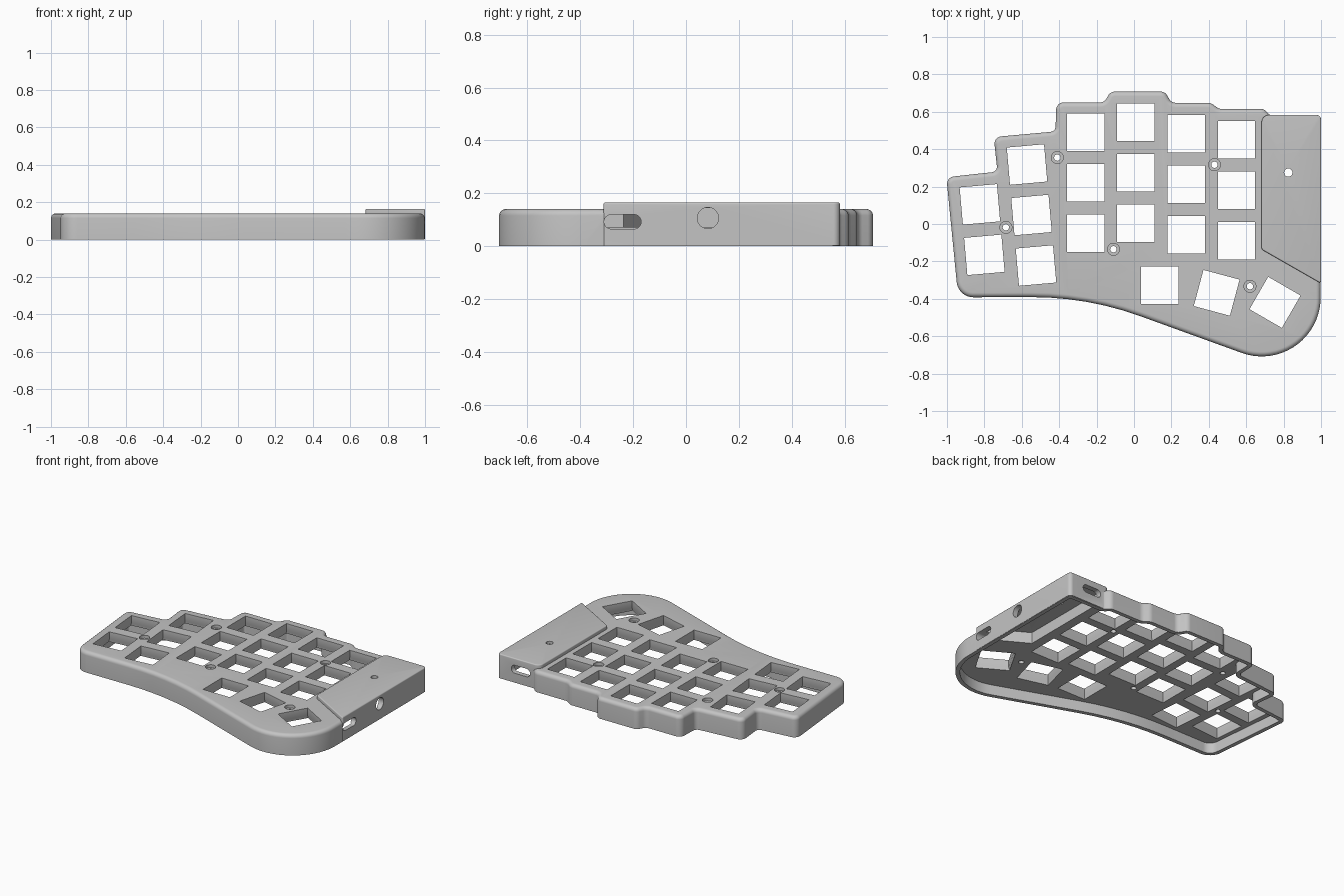
import bpy, bmesh
from math import sin, cos, tan, pi, radians
from mathutils import Vector, Matrix

if "Cube" in bpy.data.objects:
    bpy.data.objects.remove(bpy.data.objects["Cube"])

grey = bpy.data.materials.new("case_grey")
grey.use_nodes = True
grey.diffuse_color = (0.55, 0.55, 0.55, 1)
grey.node_tree.nodes["Principled BSDF"].inputs["Base Color"].default_value = (0.55, 0.55, 0.55, 1)


def rounded(corners):
    """Outline with every (x, y, radius) corner replaced by an arc."""
    out = []
    for i, (x, y, r) in enumerate(corners):
        p = Vector((x, y))
        a = (Vector(corners[i - 1][:2]) - p).normalized()
        b = (Vector(corners[(i + 1) % len(corners)][:2]) - p).normalized()
        inner = a.angle(b)
        turn = pi - inner
        centre = p + (a + b).normalized() * r / sin(inner / 2)
        start = p + a * r / tan(inner / 2) - centre
        sign = 1 if a.x * b.y - a.y * b.x < 0 else -1
        steps = max(6, int(turn / 0.1))
        for k in range(steps + 1):
            out.append(centre + Matrix.Rotation(sign * turn * k / steps, 2) @ start)
    return out


def inset(points, d):
    """Move a counter-clockwise outline inwards by d."""
    out = []
    for i, p in enumerate(points):
        e = (p - points[i - 1]).normalized()
        f = (points[(i + 1) % len(points)] - p).normalized()
        n, m = Vector((-e.y, e.x)), Vector((-f.y, f.x))
        out.append(p + (n + m) * d / (1 + n.dot(m)))
    return out


def circle(x, y, r, n=32):
    return [Vector((x + r * cos(2 * pi * k / n), y + r * sin(2 * pi * k / n))) for k in range(n)]


def square(x, y, half, angle):
    turn = Matrix.Rotation(radians(angle), 2)
    return [Vector((x, y)) + turn @ Vector((half * sx, half * sy))
            for sx, sy in ((-1, -1), (1, -1), (1, 1), (-1, 1))]


def slot(x, y, half, r):
    return [p + Vector((half - r if p.x > x else r - half, 0)) for p in circle(x, y, r)]


def loft(bm, sections, place=lambda u, v, w: (u, v, w)):
    """Closed solid through (outline, height) sections."""
    rings = [[bm.verts.new(place(p.x, p.y, h)) for p in pts] for pts, h in sections]
    n = len(rings[0])
    bm.faces.new(rings[0][::-1])
    bm.faces.new(rings[-1])
    for lo, hi in zip(rings, rings[1:]):
        for i in range(n):
            j = (i + 1) % n
            bm.faces.new((lo[i], lo[j], hi[j], hi[i]))


def finish(name, bm):
    bmesh.ops.recalc_face_normals(bm, faces=bm.faces)
    mesh = bpy.data.meshes.new(name)
    bm.to_mesh(mesh)
    bm.free()
    mesh.materials.append(grey)
    ob = bpy.data.objects.new(name, mesh)
    bpy.context.collection.objects.link(ob)
    return ob


def solid(name, sections):
    bm = bmesh.new()
    loft(bm, sections)
    return finish(name, bm)


def combine(target, tool, operation):
    """Apply a boolean and remove the helper."""
    tool.hide_render = True
    mod = target.modifiers.new("cut", 'BOOLEAN')
    mod.operation, mod.solver, mod.object = operation, 'EXACT', tool
    graph = bpy.context.evaluated_depsgraph_get()
    mesh = bpy.data.meshes.new_from_object(target.evaluated_get(graph))
    target.modifiers.clear()
    target.data = mesh
    bpy.data.objects.remove(tool)


def fillet_sections(outline, bottom, top, r, steps=6):
    rows = [(outline, bottom)]
    for k in range(steps + 1):
        a = pi / 2 * k / steps
        rows.append((inset(outline, r * (1 - cos(a))), top - r + r * sin(a)))
    return rows


# Case body: stepped back edge, sweeping front edge and round thumb end
case_outline = rounded([
    (-0.94, -0.392, 0.09), (-0.25, -0.39, 1.7), (0.998, -0.842, 0.315),
    (0.998, 0.578, 0.04), (0.73, 0.578, 0.04), (0.695, 0.615, 0.04),
    (0.455, 0.615, 0.05), (0.41, 0.648, 0.05), (0.20, 0.648, 0.04),
    (0.165, 0.708, 0.04), (-0.125, 0.708, 0.04), (-0.16, 0.65, 0.04),
    (-0.415, 0.65, 0.04), (-0.42, 0.495, 0.03), (-0.75, 0.465, 0.04),
    (-0.73, 0.28, 0.03), (-1.003, 0.25, 0.04)])
case = solid("keyboard_case", fillet_sections(case_outline, 0, 0.14, 0.025))

# Raised electronics housing along the right-hand edge
housing = [(0.682, -0.136, 0.02), (1.0, -0.318, 0.008), (1.0, 0.583, 0.025), (0.682, 0.583, 0.04)]
combine(case, solid("housing", fillet_sections(rounded(housing), 0.002, 0.165, 0.007, 4)), 'UNION')

# Hollow underside below a thick key plate, and the taller housing cavity
plate_z = 0.07
cavity = inset(case_outline, 0.027)
combine(case, solid("cavity", [(cavity, -0.1), (cavity, plate_z)]), 'DIFFERENCE')
room = inset([Vector(c[:2]) for c in housing], 0.036)
combine(case, solid("room", [(room, 0.05), (room, 0.145)]), 'DIFFERENCE')

# Key positions: four straight columns, two tilted columns, thumb fan
keys = [(x, y - 0.27 * row, 0)
        for x, y in ((-0.257, 0.49), (0.01, 0.545), (0.28, 0.483), (0.548, 0.451))
        for row in range(3)]
keys += [(x + 0.024 * row, y - 0.27 * row, 5)
         for x, y, rows in ((-0.572, 0.318, 3), (-0.824, 0.105, 2)) for row in range(rows)]
keys += [(0.138, -0.327, 0), (0.442, -0.368, -15), (0.754, -0.419, -30)]

# Key openings flare slightly underneath; screw holes are counterbored
bm = bmesh.new()
for x, y, angle in keys:
    wide, narrow = square(x, y, 0.106, angle), square(x, y, 0.1, angle)
    loft(bm, [(wide, 0.06), (wide, 0.075), (narrow, 0.09), (narrow, 0.2)])
for x, y in ((-0.41, 0.355), (0.43, 0.317), (-0.685, -0.018), (-0.11, -0.135), (0.62, -0.333)):
    shaft, head = circle(x, y, 0.017), circle(x, y, 0.032)
    loft(bm, [(shaft, 0.06), (shaft, 0.12), (head, 0.12), (head, 0.2)])
button = circle(0.825, 0.275, 0.022)
loft(bm, [(button, 0.12), (button, 0.2)])
combine(case, finish("plate_holes", bm), 'DIFFERENCE')

# Side slot, round jack hole and back connector slot
bm = bmesh.new()
for hole in (slot(-0.24, 0.092, 0.07, 0.027), circle(0.083, 0.106, 0.04)):
    loft(bm, [(hole, 0.93), (hole, 1.1)], lambda u, v, w: (w, u, v))
back = slot(0.825, 0.092, 0.07, 0.027)
loft(bm, [(back, 0.52), (back, 0.7)], lambda u, v, w: (u, w, v))
combine(case, finish("ports", bm), 'DIFFERENCE')

# Smooth the rounded edges, keep the openings crisp
bpy.ops.object.select_all(action='DESELECT')
case.select_set(True)
bpy.context.view_layer.objects.active = case
bpy.ops.object.shade_smooth_by_angle(angle=radians(30))
